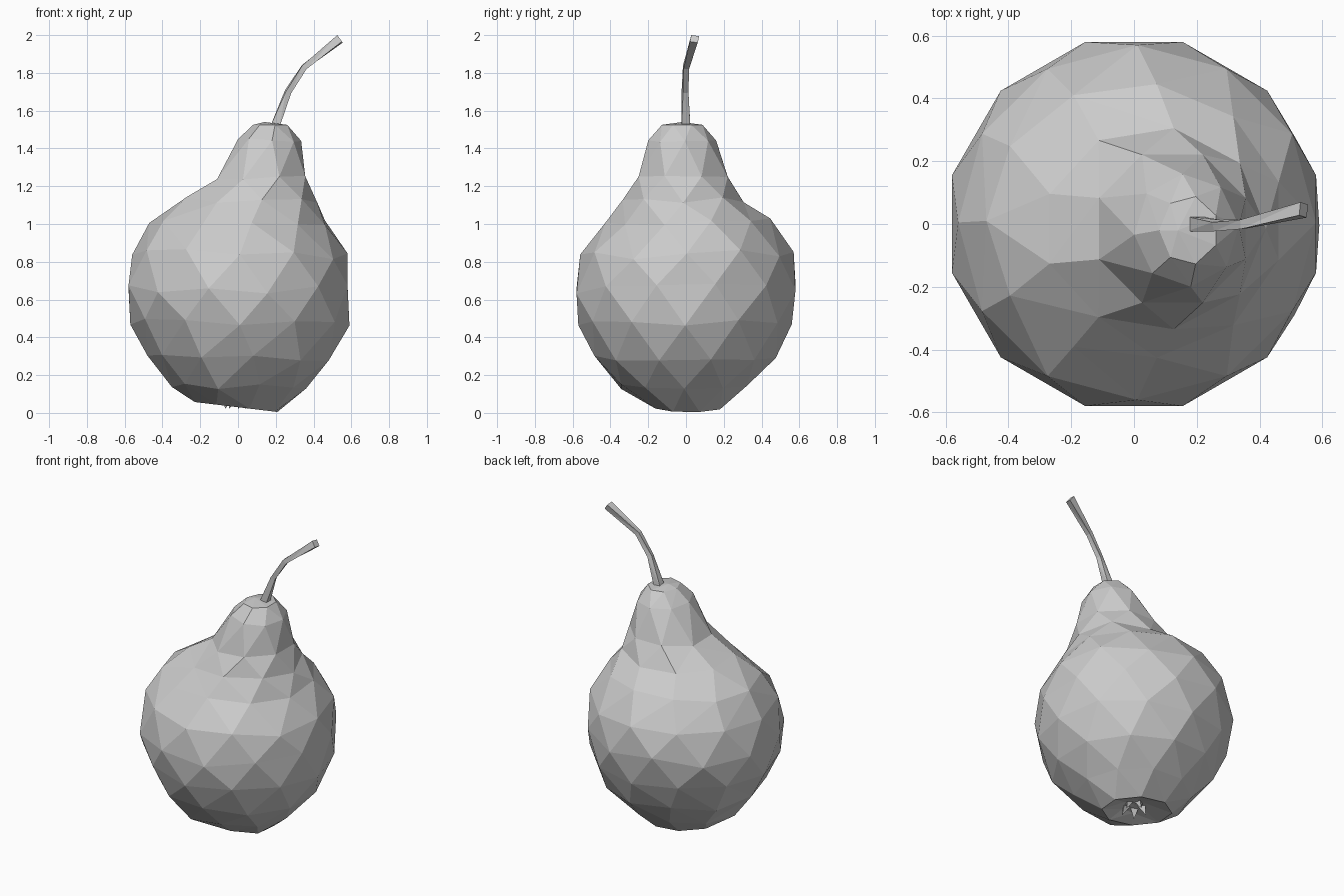
import bpy, bmesh, random
from math import sin, cos, pi, radians
from mathutils import Vector

random.seed(7)
if "Cube" in bpy.data.objects:
    bpy.data.objects.remove(bpy.data.objects["Cube"], do_unlink=True)

grey = bpy.data.materials.new("pale grey")
grey.use_nodes = True
colour = (0.6, 0.6, 0.6, 1)
grey.diffuse_color = colour
grey.node_tree.nodes["Principled BSDF"].inputs["Base Color"].default_value = colour


def finish(bm, name):
    """Turn a bmesh into a flat shaded object."""
    bmesh.ops.recalc_face_normals(bm, faces=bm.faces)
    mesh = bpy.data.meshes.new(name)
    bm.to_mesh(mesh)
    bm.free()
    mesh.materials.append(grey)
    obj = bpy.data.objects.new(name, mesh)
    bpy.context.scene.collection.objects.link(obj)
    return obj


def angles(count, phase):
    return [2 * pi * (i + phase) / count for i in range(count)]


def bridge(bm, low, high):
    """Join two rings of (angle, vertex), of any count, with triangles."""
    close = lambda ring: ring + [(ring[0][0] + 2 * pi, ring[0][1])]
    a, b = close(low), close(high)
    i = j = 0
    while i < len(low) or j < len(high):
        if j == len(high) or (i < len(low) and a[i + 1][0] <= b[j + 1][0]):
            bm.faces.new((a[i][1], a[i + 1][1], b[j][1]))
            i += 1
        else:
            bm.faces.new((a[i][1], b[j + 1][1], b[j][1]))
            j += 1


def cap(bm, ring, point):
    centre = bm.verts.new(point)
    for k in range(len(ring)):
        bm.faces.new((ring[k][1], ring[(k + 1) % len(ring)][1], centre))


# Body: height, x range, y range, sides, phase, wobble, tilt
profile = [
    (0.07, -0.09, 0.07, -0.08, 0.08, 6, 0.0, 0, 0),
    (0.03, -0.24, 0.22, -0.17, 0.20, 8, 0.4, 0, -0.12),
    (0.14, -0.35, 0.36, -0.36, 0.34, 10, 0.0, 0.015, 0),
    (0.30, -0.48, 0.50, -0.49, 0.48, 11, 0.5, 0.025, 0),
    (0.48, -0.57, 0.59, -0.57, 0.56, 12, 0.0, 0.03, 0),
    (0.66, -0.60, 0.60, -0.60, 0.60, 12, 0.5, 0.03, 0),
    (0.84, -0.56, 0.58, -0.56, 0.57, 12, 0.0, 0.03, 0),
    (1.01, -0.47, 0.48, -0.43, 0.45, 11, 0.5, 0.02, 0),
    (1.13, -0.29, 0.42, -0.34, 0.31, 9, 0.0, 0.02, 0),
    (1.24, -0.13, 0.375, -0.27, 0.24, 8, 0.5, 0.015, 0),
    (1.45, 0.00, 0.335, -0.20, 0.16, 8, 0.1, 0.015, 0),
    (1.525, 0.08, 0.27, -0.13, 0.09, 7, 0.5, 0, 0),
]
bm = bmesh.new()
rings = []
for z, x0, x1, y0, y1, sides, phase, wobble, tilt in profile:
    ring = []
    for a in angles(sides, phase):
        x = (x0 + x1) / 2 + (x1 - x0) / 2 * cos(a)
        y = (y0 + y1) / 2 + (y1 - y0) / 2 * sin(a)
        height = max(0, z + tilt * x + random.uniform(-wobble, wobble))
        ring.append((a, bm.verts.new((x, y, height))))
    rings.append(ring)
for low, high in zip(rings, rings[1:]):
    bridge(bm, low, high)
cap(bm, rings[0], (0, 0, 0.08))
cap(bm, rings[-1], (0.14, -0.02, 1.54))
finish(bm, "pear_body")

# Stem: x, y, z, half width, lean in degrees, twist in degrees
path = [
    (0.19, 0.00, 1.50, 0.034, 15, 45),
    (0.265, -0.005, 1.70, 0.021, 25, 60),
    (0.35, 0.00, 1.83, 0.021, 42, 50),
    (0.54, 0.045, 1.98, 0.03, 55, 35),
]
bm = bmesh.new()
rings = []
for x, y, z, size, lean, twist in path:
    across = Vector((cos(radians(lean)), 0, -sin(radians(lean))))
    side = Vector((0, 1, 0))
    ring = []
    for a in angles(4, 0):
        t = a + radians(twist)
        point = Vector((x, y, z)) + size * (across * cos(t) + side * sin(t))
        ring.append((a, bm.verts.new(point)))
    rings.append(ring)
for low, high in zip(rings, rings[1:]):
    bridge(bm, low, high)
for ring in (rings[0], rings[-1]):
    bm.faces.new([v for a, v in ring])
finish(bm, "stem")

# Calyx: small dry points inside the hollow underneath
bm = bmesh.new()
for a in angles(5, 0.2):
    centre = Vector((0.05 * cos(a), 0.05 * sin(a), 0.08))
    base = [(b, bm.verts.new(centre + 0.03 * Vector((cos(b), sin(b), 0))))
            for b in angles(3, a)]
    cap(bm, base, (0.075 * cos(a), 0.075 * sin(a), 0.02))
    bm.faces.new([v for b, v in base])
finish(bm, "calyx")
